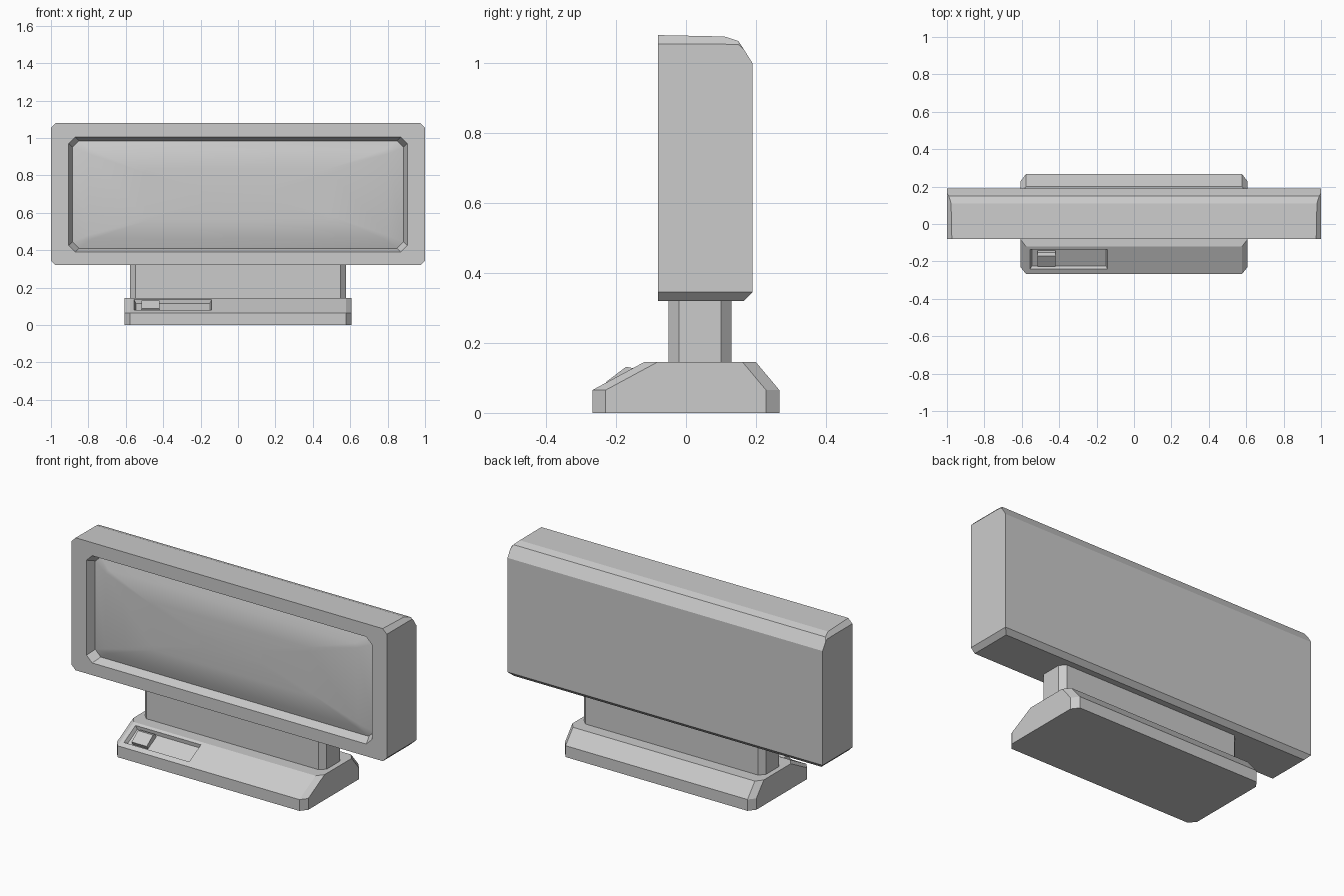
import bpy, bmesh, math

old = bpy.data.objects.get("Cube")
if old:
    bpy.data.objects.remove(old, do_unlink=True)

grey = bpy.data.materials.new("plain grey")
grey.use_nodes = True
colour = (0.6, 0.6, 0.6, 1)
grey.diffuse_color = colour
grey.node_tree.nodes["Principled BSDF"].inputs["Base Color"].default_value = colour


def octagon(half, low, high, cut_low, cut_high, cut_x=None):
    """Rectangle with clipped corners; cut_x sets a different clip sideways."""
    xl = cut_low if cut_x is None else cut_x
    xh = cut_high if cut_x is None else cut_x
    right = [(half - xl, low), (half, low + cut_low),
             (half, high - cut_high), (half - xh, high)]
    return right + [(-x, v) for x, v in reversed(right)]


def upright(y, *args):
    return [(x, y, z) for x, z in octagon(*args)]


def level(z, *args):
    return [(x, y, z) for x, y in octagon(*args)]


def loft(name, rings):
    """Join successive rings with faces and cap both ends."""
    bm = bmesh.new()
    loops = [[bm.verts.new(p) for p in ring] for ring in rings]
    for a, b in zip(loops, loops[1:]):
        for i in range(len(a)):
            j = (i + 1) % len(a)
            bm.faces.new((a[i], a[j], b[j], b[i]))
    bm.faces.new(loops[0])
    bm.faces.new(loops[-1])
    bmesh.ops.remove_doubles(bm, verts=bm.verts, dist=0.0005)
    bmesh.ops.recalc_face_normals(bm, faces=bm.faces)
    mesh = bpy.data.meshes.new(name)
    bm.to_mesh(mesh)
    bm.free()
    mesh.materials.append(grey)
    obj = bpy.data.objects.new(name, mesh)
    bpy.context.collection.objects.link(obj)
    return obj


# Display casing: back, clipped rear edges, front rim, then the screen recess
loft("display_casing", [
    upright(0.19, 1, 0.345, 1.0, 0, 0),
    upright(0.165, 1, 0.32, 1.04, 0.025, 0),
    upright(0.15, 1, 0.32, 1.063, 0.025, 0.01),
    upright(0.11, 1, 0.32, 1.076, 0.025, 0.022),
    upright(-0.08, 1, 0.32, 1.08, 0.025, 0.026),
    upright(-0.08, 0.905, 0.39, 1.005, 0.035, 0.035),
    upright(-0.025, 0.885, 0.41, 0.985, 0.035, 0.035),
])

# Pillow-shaped screen glass
screen = loft("screen", [
    upright(-0.02, 0.885, 0.41, 0.985, 0.035, 0.035),
    upright(-0.03, 0.885, 0.41, 0.985, 0.035, 0.035),
    upright(-0.056, 0.80, 0.46, 0.935, 0.02, 0.02),
    upright(-0.064, 0.50, 0.56, 0.835, 0.02, 0.02),
    upright(-0.067, 0.20, 0.65, 0.745, 0.02, 0.02),
])
bpy.context.view_layer.objects.active = screen
screen.select_set(True)
bpy.ops.object.shade_smooth_by_angle(angle=math.radians(20))

# Neck
neck = (0.577, -0.05, 0.13, 0.03, 0.03)
loft("neck", [level(0.13, *neck), level(0.33, *neck)])

# Base with sloping front and back
foot = (0.607, -0.268, 0.267, 0.038, 0.038, 0.03)
base = loft("base", [
    level(0, *foot),
    level(0.065, *foot),
    level(0.145, 0.607, -0.12, 0.20, 0.038, 0.038, 0.03),
])

# Switch tray cut into the front slope
slope = math.atan2(0.08, 0.148)
tray_centre = (-0.348, -0.188, 0.108)


def on_slope(obj, x):
    obj.location = (x, tray_centre[1], tray_centre[2])
    obj.rotation_euler = (slope, 0, 0)


cutter = loft("tray_cutter", [
    level(-0.02, 0.198, -0.052, 0.052, 0, 0),
    level(0, 0.207, -0.06, 0.06, 0, 0),
    level(0.03, 0.207, -0.06, 0.06, 0, 0),
])
on_slope(cutter, tray_centre[0])
cutter.hide_render = True
cutter.hide_set(True)
cut = base.modifiers.new("tray", 'BOOLEAN')
cut.object = cutter
cut.operation = 'DIFFERENCE'
cut.solver = 'EXACT'

# Rocker switch, its upper end tipped outward
profile = [(-0.045, -0.021), (0.042, -0.021), (0.042, 0.0),
           (0.026, 0.013), (-0.045, 0.002)]
switch = loft("rocker_switch", [[(x, y, z) for y, z in profile]
                                for x in (-0.048, 0.048)])
on_slope(switch, -0.467)
